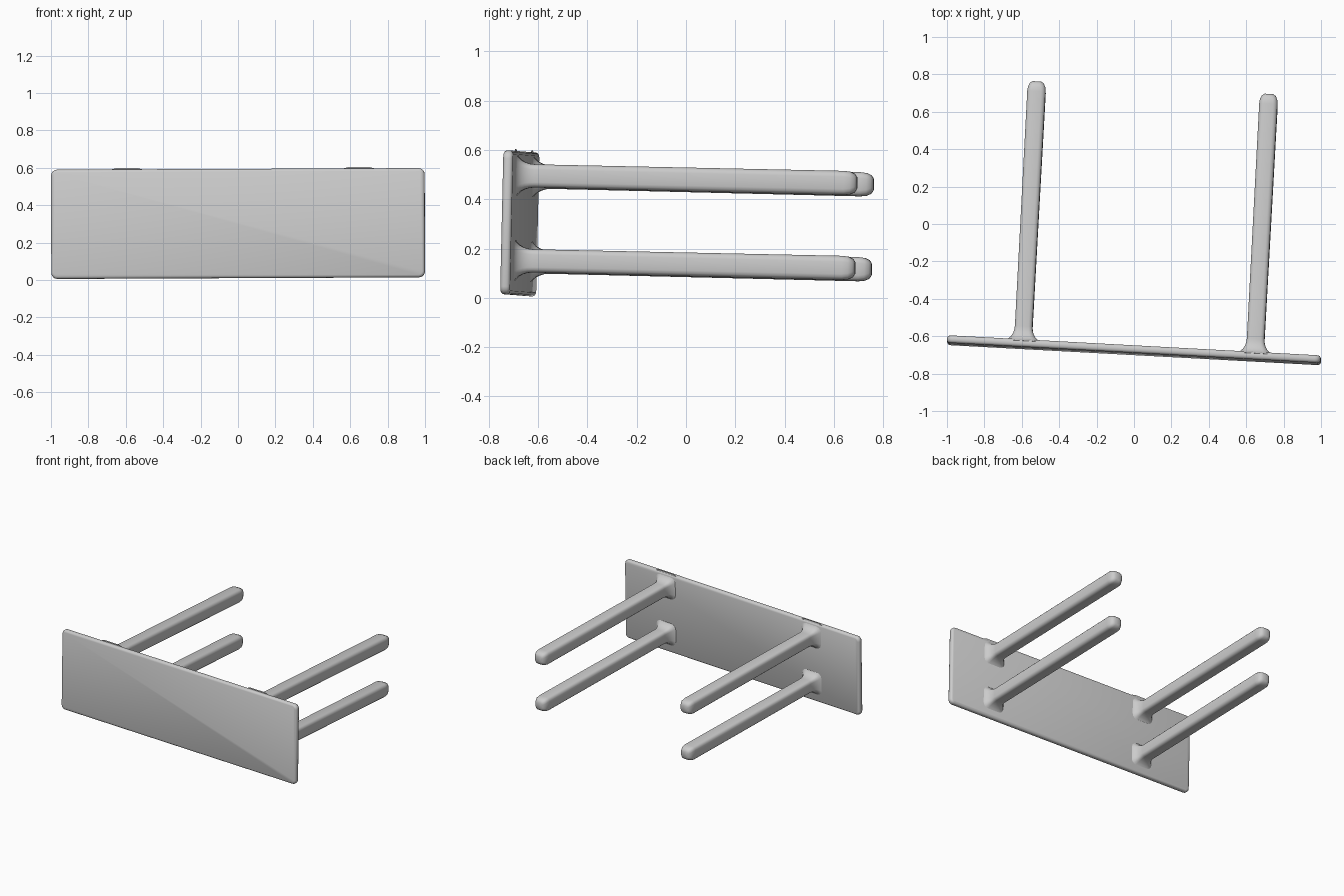
import bpy, bmesh, math
from mathutils import Matrix

if "Cube" in bpy.data.objects:
    bpy.data.objects.remove(bpy.data.objects["Cube"])

# The table lies on its side, slightly turned and tilted
POSE = (Matrix.Translation((0, -0.675, 0.302))
        @ Matrix.Rotation(math.radians(-3.1), 4, 'Z')
        @ Matrix.Rotation(math.radians(-1.3), 4, 'X')
        @ Matrix.Rotation(math.radians(-0.25), 4, 'Y'))

grey = bpy.data.materials.new("plain grey")
grey.diffuse_color = (0.6, 0.6, 0.6, 1)
grey.use_nodes = True
grey.node_tree.nodes["Principled BSDF"].inputs["Base Color"].default_value = grey.diffuse_color


def loft(name, rings, steps):
    """Skin rounded rectangles stacked along y: (y, half_x, half_z, corner radius)."""
    bm = bmesh.new()
    loops = []
    for y, hx, hz, r in rings:
        loop = []
        for k, (sx, sz) in enumerate([(1, 1), (-1, 1), (-1, -1), (1, -1)]):
            for i in range(steps + 1):
                a = math.radians(90) * (k + i / steps)
                loop.append(bm.verts.new((sx * (hx - r) + r * math.cos(a), y,
                                          sz * (hz - r) + r * math.sin(a))))
        loops.append(loop)
    n = len(loops[0])
    for a, b in zip(loops, loops[1:]):
        for i in range(n):
            bm.faces.new((a[i], a[(i + 1) % n], b[(i + 1) % n], b[i]))
    bm.faces.new(loops[0])
    bm.faces.new(loops[-1])
    bmesh.ops.recalc_face_normals(bm, faces=bm.faces)
    mesh = bpy.data.meshes.new(name)
    bm.to_mesh(mesh)
    bm.free()
    mesh.materials.append(grey)
    obj = bpy.data.objects.new(name, mesh)
    bpy.context.collection.objects.link(obj)
    bpy.ops.object.select_all(action='DESELECT')
    obj.select_set(True)
    bpy.context.view_layer.objects.active = obj
    bpy.ops.object.shade_smooth_by_angle(angle=math.radians(40))
    return obj


# Table top: thin slab with rounded corners and softened rims
top_rings = [(y, 1.0 - d, 0.292 - d, 0.032 - d) for y, d in
             [(-0.020, 0.014), (-0.016, 0.005), (-0.008, 0),
              (0.008, 0), (0.016, 0.005), (0.020, 0.014)]]
loft("table_top", top_rings, 4).matrix_world = POSE

# Leg profile: flared foot, straight shaft, rounded end
foot = []
for i in range(7):
    t = math.radians(15 * i)
    h = 0.047 + 0.06 * (1 - math.sin(t))
    foot.append((0.012 + 0.08 * (1 - math.cos(t)), h, h, 0.45 * h))
end = [(1.350, 0.049, 0.049, 0.024), (1.375, 0.046, 0.046, 0.024),
       (1.393, 0.038, 0.038, 0.022), (1.403, 0.024, 0.024, 0.016)]

# Four legs
for side, x in (("left", -0.595), ("right", 0.647)):
    for level, z in (("upper", 0.192), ("lower", -0.153)):
        leg = loft(f"{level}_{side}_leg", foot + end, 3)
        leg.matrix_world = POSE @ Matrix.Translation((x, 0, z))
